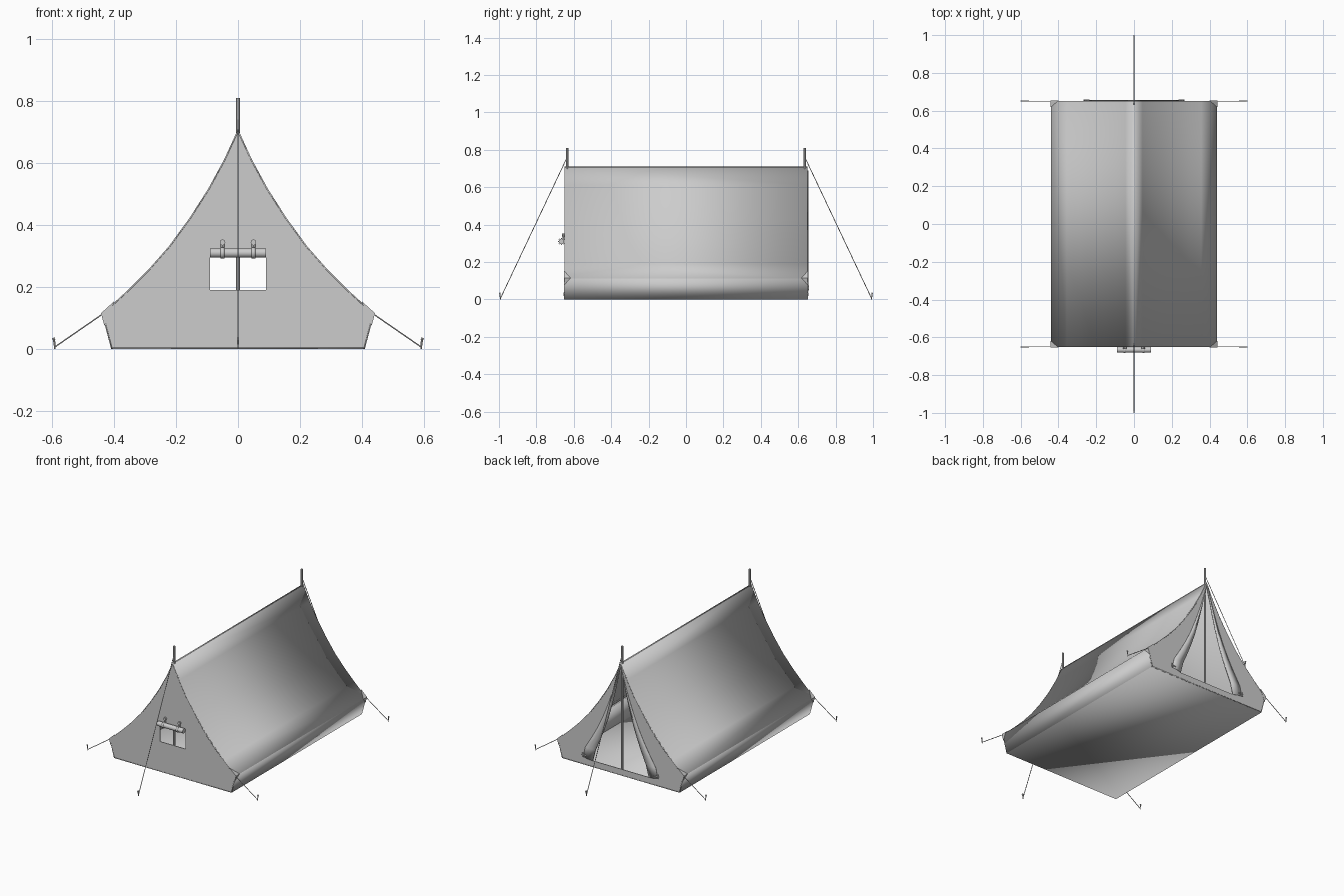
import bpy, bmesh, math
from mathutils import Vector

if "Cube" in bpy.data.objects:
    bpy.data.objects.remove(bpy.data.objects["Cube"])

canvas = bpy.data.materials.new("light_grey")
canvas.use_nodes = True
GREY = (0.604, 0.604, 0.604, 1)
canvas.diffuse_color = GREY
canvas.node_tree.nodes["Principled BSDF"].inputs["Base Color"].default_value = GREY

HALF = 0.65       # half length of the tent body
SHEET = 0.004     # cloth thickness
ROOF = [(0, .71), (.045, .612), (.096, .518), (.156, .424), (.223, .332),
        (.29, .256), (.356, .19), (.44, .113)]
BASE = (.41, 0)


def finish(name, bm, smooth=True, thickness=0):
    mesh = bpy.data.meshes.new(name)
    bm.to_mesh(mesh)
    bm.free()
    obj = bpy.data.objects.new(name, mesh)
    bpy.context.collection.objects.link(obj)
    mesh.materials.append(canvas)
    if thickness:
        mod = obj.modifiers.new("cloth", 'SOLIDIFY')
        mod.thickness = thickness
        mod.offset = -1
    if smooth:
        bpy.ops.object.select_all(action='DESELECT')
        obj.select_set(True)
        bpy.context.view_layer.objects.active = obj
        bpy.ops.object.shade_smooth_by_angle(angle=math.radians(25))
    return obj


def tube(name, a, b, r, r2=None, sides=8):
    a, b = Vector(a), Vector(b)
    bm = bmesh.new()
    bmesh.ops.create_cone(bm, cap_ends=True, segments=sides, radius1=r,
                          radius2=r if r2 is None else r2, depth=(b - a).length)
    turn = (b - a).to_track_quat('Z', 'Y').to_matrix().to_4x4()
    turn.translation = (a + b) / 2
    bm.transform(turn)
    return finish(name, bm, smooth=sides > 6)


def mirrored(half):
    """Closed loop from a right-hand half listed top to bottom."""
    return half + [(-x, z) for x, z in reversed(half) if x > 0]


def strip(name, rows, outward, thickness):
    """Sheet through rows of points, facing the given direction."""
    bm = bmesh.new()
    grid = [[bm.verts.new(p) for p in row] for row in rows]
    for r, s in zip(grid, grid[1:]):
        for i in range(len(r) - 1):
            bm.faces.new((r[i], r[i + 1], s[i + 1], s[i]))
    bm.normal_update()
    if sum((f.normal for f in bm.faces), Vector()).dot(Vector(outward)) < 0:
        bmesh.ops.reverse_faces(bm, faces=bm.faces[:])
    return finish(name, bm, True, thickness)


def end_panel(name, side, hole):
    """Flat end wall with an opening."""
    bm = bmesh.new()
    edges = []
    for loop in (mirrored(ROOF + [BASE]), hole):
        vs = [bm.verts.new((x, side * HALF, z)) for x, z in loop]
        edges += [bm.edges.new((v, vs[i - 1])) for i, v in enumerate(vs)]
    bmesh.ops.triangle_fill(bm, use_beauty=True, use_dissolve=False, edges=edges)
    bm.normal_update()
    for f in bm.faces:
        if f.normal.y * side < 0:
            f.normal_flip()
    finish(name, bm, False, SHEET)


# Roof, low side walls and floor
for side, word in ((1, "left"), (-1, "right")):
    strip("roof_" + word, [[(side * x, y, z) for y in (-HALF, HALF)] for x, z in ROOF],
          (side, 0, 1), SHEET)
    strip("wall_" + word, [[(side * x, y, z) for y in (-HALF, HALF)] for x, z in (ROOF[-1], BASE)],
          (side, 0, 0), SHEET)
strip("floor", [[(x, y, 0) for y in (-HALF, HALF)] for x in (-BASE[0], BASE[0])],
      (0, 0, -1), SHEET)

# End walls: window in front, curved door opening behind
WIN = .09
end_panel("front_wall", -1, [(-WIN, .19), (WIN, .19), (WIN, .315), (-WIN, .315)])
door = [(0, .69)] + [(x * .4, z) for x, z in ROOF[1:]] + [(.195, .04)]
end_panel("back_wall", 1, mirrored(door))

# Door flaps drawn aside, with tie toggles
outer = [(.003, .69)] + [(x * .56, z) for x, z in ROOF[1:]] + [(.26, .05)]
for side, word in ((1, "left"), (-1, "right")):
    rows = []
    for (xi, zi), (xo, zo) in zip(door, outer):
        rows.append([(side * xi, HALF + .001, zi),
                     (side * (xi + xo) / 2, HALF + .006, (zi + zo) / 2),
                     (side * xo, HALF + .003, zo)])
    strip("door_flap_" + word, rows, (0, 1, 0), .002)
    tube("door_toggle_" + word, (side * .262, HALF + .004, .05),
         (side * .262, HALF + .004, .075), .004)
    tube("door_tie_" + word, (side * .235, HALF + .005, .062),
         (side * .268, HALF + .005, .062), .003)

# Rolled window cover with two straps
ROLL_Y = -HALF - .016
tube("window_roll", (-WIN, ROLL_Y, .31), (WIN, ROLL_Y, .31), .015, sides=16)
for x, word in ((.05, "left"), (-.05, "right")):
    bm = bmesh.new()
    ring = []
    for i in range(13):
        a = 2 * math.pi * i / 12
        ring.append([(x + d, ROLL_Y + .017 * math.cos(a), .31 + .017 * math.sin(a))
                     for d in (-.006, .006)])
    bm.free()
    strip("strap_loop_" + word, ring, (0, 0, 0), .001)
    tube("strap_" + word, (x, -HALF - .004, .32), (x, -HALF - .004, .345), .006)
    tube("strap_button_" + word, (x, -HALF, .345), (x, -HALF - .012, .345), .009)


def peg(name, x, y, direction):
    d = Vector(direction)
    foot, head = Vector((x, y, 0)), Vector((x, y, .036)) + d * .003
    tube(name, foot, head, .002, .004, sides=6)
    tube(name + "_hook", head - d * .004 - Vector((0, 0, .002)),
         head + d * .005 - Vector((0, 0, .004)), .003, sides=6)


# Poles, ridge guy lines, eave guy lines, pegs and corner patches
for end, word in ((-1, "front"), (1, "back")):
    tube(word + "_pole", (0, end * .635, .003), (0, end * .635, .81), .006)
    tube(word + "_guy_line", (0, end * .637, .757), (0, end * .992, .006), .002, sides=6)
    peg(word + "_peg", 0, end * .992, (0, end, 0))
    for side, hand in ((1, "left"), (-1, "right")):
        label = word + "_" + hand
        tube(label + "_guy_line", (side * .437, end * HALF, .113),
             (side * .592, end * .651, .006), .002, sides=6)
        peg(label + "_peg", side * .592, end * .651, (side, 0, 0))
        bm = bmesh.new()
        for x, y, z in ((.443, .653, .115), (.4, .653, .154),
                        (.432, .653, .075), (.443, .617, .115)):
            bm.verts.new((side * x, end * y, z))
        bmesh.ops.convex_hull(bm, input=bm.verts[:])
        bmesh.ops.recalc_face_normals(bm, faces=bm.faces[:])
        finish(label + "_corner_patch", bm, False)
